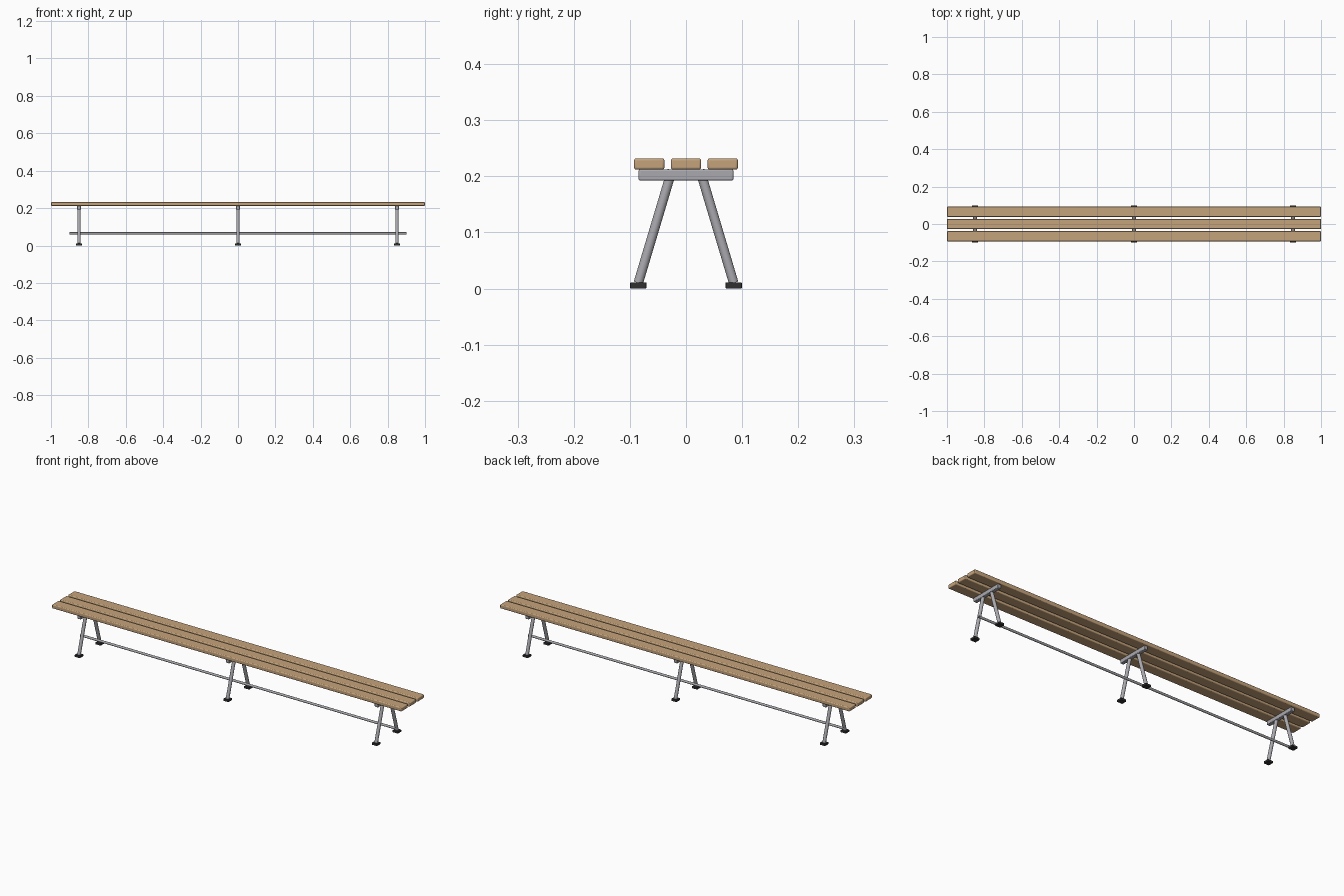
import bpy
from mathutils import Vector

cube = bpy.data.objects.get("Cube")
if cube:
    bpy.data.objects.remove(cube, do_unlink=True)


def material(name, rgb, rough=0.6):
    m = bpy.data.materials.new(name)
    m.use_nodes = True
    m.diffuse_color = (*rgb, 1)
    bsdf = m.node_tree.nodes["Principled BSDF"]
    bsdf.inputs["Base Color"].default_value = (*rgb, 1)
    bsdf.inputs["Roughness"].default_value = rough
    return m


wood = material("light wood", (0.56, 0.37, 0.20))
metal = material("grey metal", (0.40, 0.40, 0.43))
rubber = material("black rubber", (0.03, 0.03, 0.03))


def finish(ob, name, mat):
    ob.name = name
    ob.data.materials.append(mat)
    bpy.ops.object.shade_smooth_by_angle()
    return ob


def box(name, centre, size, bevel, mat):
    bpy.ops.mesh.primitive_cube_add(size=1, location=centre)
    ob = bpy.context.object
    ob.scale = size
    bpy.ops.object.transform_apply(location=False, rotation=False, scale=True)
    mod = ob.modifiers.new("rounded edges", "BEVEL")
    mod.width = bevel
    mod.segments = 3
    return finish(ob, name, mat)


def tube(name, start, end, radius, mat, caps="NGON"):
    a, b = Vector(start), Vector(end)
    bpy.ops.mesh.primitive_cylinder_add(
        vertices=24, radius=radius, depth=(b - a).length,
        end_fill_type=caps, location=(a + b) / 2)
    ob = bpy.context.object
    ob.rotation_euler = (b - a).to_track_quat("Z", "Y").to_euler()
    return finish(ob, name, mat)


# Seat: three long planks
for label, y in (("front", -0.0655), ("middle", 0), ("back", 0.0655)):
    box(f"{label}_seat_plank", (0, y, 0.222), (2, 0.054, 0.02), 0.004, wood)

# Three trestles: cross rail, splayed legs and foot pads
for place, x in (("right", -0.85), ("centre", 0), ("left", 0.85)):
    box(f"{place}_cross_rail", (x, 0, 0.2025), (0.02, 0.169, 0.02), 0.003, metal)
    for label, s in (("front", -1), ("back", 1)):
        tube(f"{place}_{label}_leg", (x, s * 0.085, 0.01),
             (x, s * 0.025, 0.211), 0.0085, metal)
        box(f"{place}_{label}_foot", (x, s * 0.085, 0.0055),
            (0.03, 0.029, 0.011), 0.0015, rubber)

# Open-ended tube running the length between the legs
tube("long_stretcher", (-0.9, 0, 0.065), (0.9, 0, 0.065), 0.006, metal, "NOTHING")
